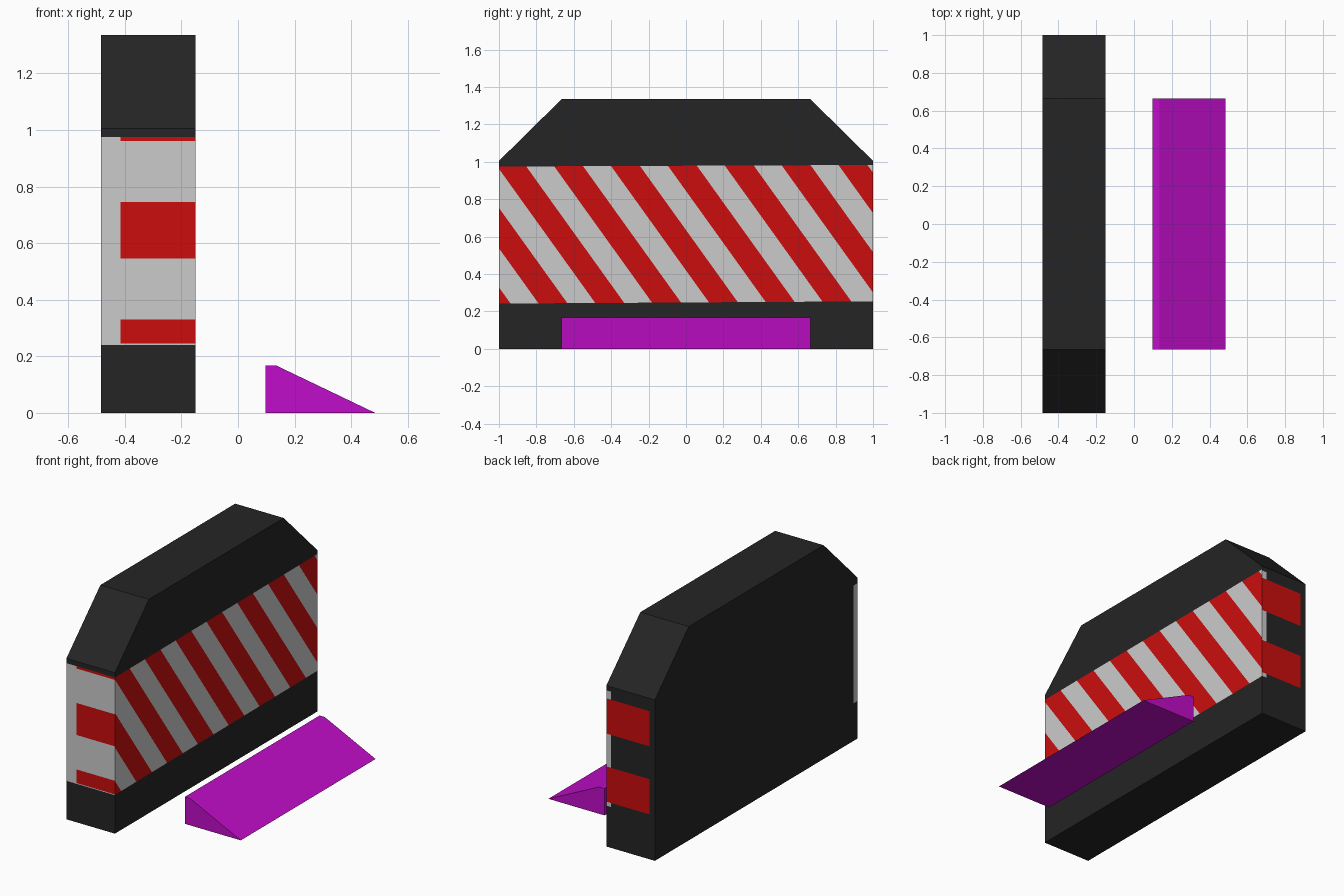
import bpy, bmesh
from mathutils import Vector

if "Cube" in bpy.data.objects:
    bpy.data.objects.remove(bpy.data.objects["Cube"])


def material(name, rgb):
    m = bpy.data.materials.new(name)
    m.diffuse_color = (*rgb, 1)
    m.use_nodes = True
    m.node_tree.nodes["Principled BSDF"].inputs["Base Color"].default_value = m.diffuse_color
    return m


BLACK, WHITE, RED = 0, 1, 2
paints = [material("black", (0.018, 0.018, 0.018)),
          material("light_grey", (0.6, 0.6, 0.6)),
          material("red", (0.6, 0.004, 0.004))]
purple = material("purple", (0.53, 0.004, 0.58))


def prism(profile, sweep):
    """Extrude a flat profile along a vector into a closed solid."""
    bm = bmesh.new()
    face = bm.faces.new([bm.verts.new(p) for p in profile])
    ext = bmesh.ops.extrude_face_region(bm, geom=[face], use_keep_orig=True)
    moved = [v for v in ext["geom"] if isinstance(v, bmesh.types.BMVert)]
    bmesh.ops.translate(bm, verts=moved, vec=sweep)
    bmesh.ops.recalc_face_normals(bm, faces=bm.faces)
    return bm


def finish(bm, name, mats):
    me = bpy.data.meshes.new(name)
    bm.to_mesh(me)
    bm.free()
    for m in mats:
        me.materials.append(m)
    ob = bpy.data.objects.new(name, me)
    bpy.context.collection.objects.link(ob)


def side(bm, direction):
    d = Vector(direction)
    return [f for f in bm.faces if f.normal.dot(d) > 0.99]


def cut(bm, faces, co, no):
    """Score a straight line across the given faces only."""
    geom = set(faces)
    for f in faces:
        geom.update(f.edges)
        geom.update(f.verts)
    bmesh.ops.bisect_plane(bm, geom=list(geom), dist=1e-5,
                           plane_co=co, plane_no=no)
    bm.normal_update()


def patch(bm, direction, axis, lo, hi, z0, z1, color):
    """Paint a rectangle on one side of the barrier."""
    no = Vector((0, 0, 0))
    no[axis] = 1
    for p in (lo, hi):
        cut(bm, side(bm, direction), no * p, no)
    for z in (z0, z1):
        cut(bm, side(bm, direction), (0, 0, z), (0, 0, 1))
    for f in side(bm, direction):
        c = f.calc_center_median()
        if lo < c[axis] < hi and z0 < c.z < z1:
            f.material_index = color


# Barrier body with sloping shoulders
X0, X1 = -0.485, -0.15
outline = [(-1, 0), (1, 0), (1, 1.005), (0.665, 1.335), (-0.665, 1.335), (-1, 1.005)]
bm = prism([(X0, y, z) for y, z in outline], (X1 - X0, 0, 0))

# Striped band on the right side, very slightly tilted
RIGHT = (1, 0, 0)
cut(bm, side(bm, RIGHT), (0, 0, 0.979), (0, -0.004, 1))
cut(bm, side(bm, RIGHT), (0, 0, 0.248), (0, -0.006, 1))


def band():
    return [f for f in side(bm, RIGHT) if 0.26 < f.calc_center_median().z < 0.97]


SLOPE, START, PITCH, WIDTH = 0.718, -0.309, 0.305, 0.155
for k in range(-2, 7):
    for u in (START + k * PITCH, START + k * PITCH + WIDTH):
        cut(bm, band(), (0, u, 0), (0, 1, SLOPE))
for f in side(bm, RIGHT):
    c = f.calc_center_median()
    if 0.248 + 0.006 * c.y < c.z < 0.979 + 0.004 * c.y:
        phase = (c.y + SLOPE * c.z - START) % PITCH
        f.material_index = RED if phase < WIDTH else WHITE

# Wrapped tape on the front end, the back end and the left edge
patch(bm, (0, -1, 0), 0, X0 - 0.01, X1 + 0.01, 0.24, 0.975, WHITE)
for z0, z1 in ((0.245, 0.33), (0.545, 0.745), (0.96, 0.975)):
    patch(bm, (0, -1, 0), 0, -0.415, X1 + 0.01, z0, z1, RED)
patch(bm, (0, 1, 0), 0, -0.183, X1 + 0.01, 0.255, 0.975, WHITE)
for z0, z1 in ((0.28, 0.5), (0.705, 0.925)):
    patch(bm, (0, 1, 0), 0, -0.447, X1 + 0.01, z0, z1, RED)
patch(bm, (-1, 0, 0), 1, -1.01, -0.962, 0.235, 0.97, WHITE)
finish(bm, "barrier", paints)

# Wedge ramp beside the barrier
wedge = [(0.098, 0), (0.485, 0), (0.134, 0.168), (0.098, 0.168)]
finish(prism([(x, -0.665, z) for x, z in wedge], (0, 1.33, 0)), "ramp", [purple])
